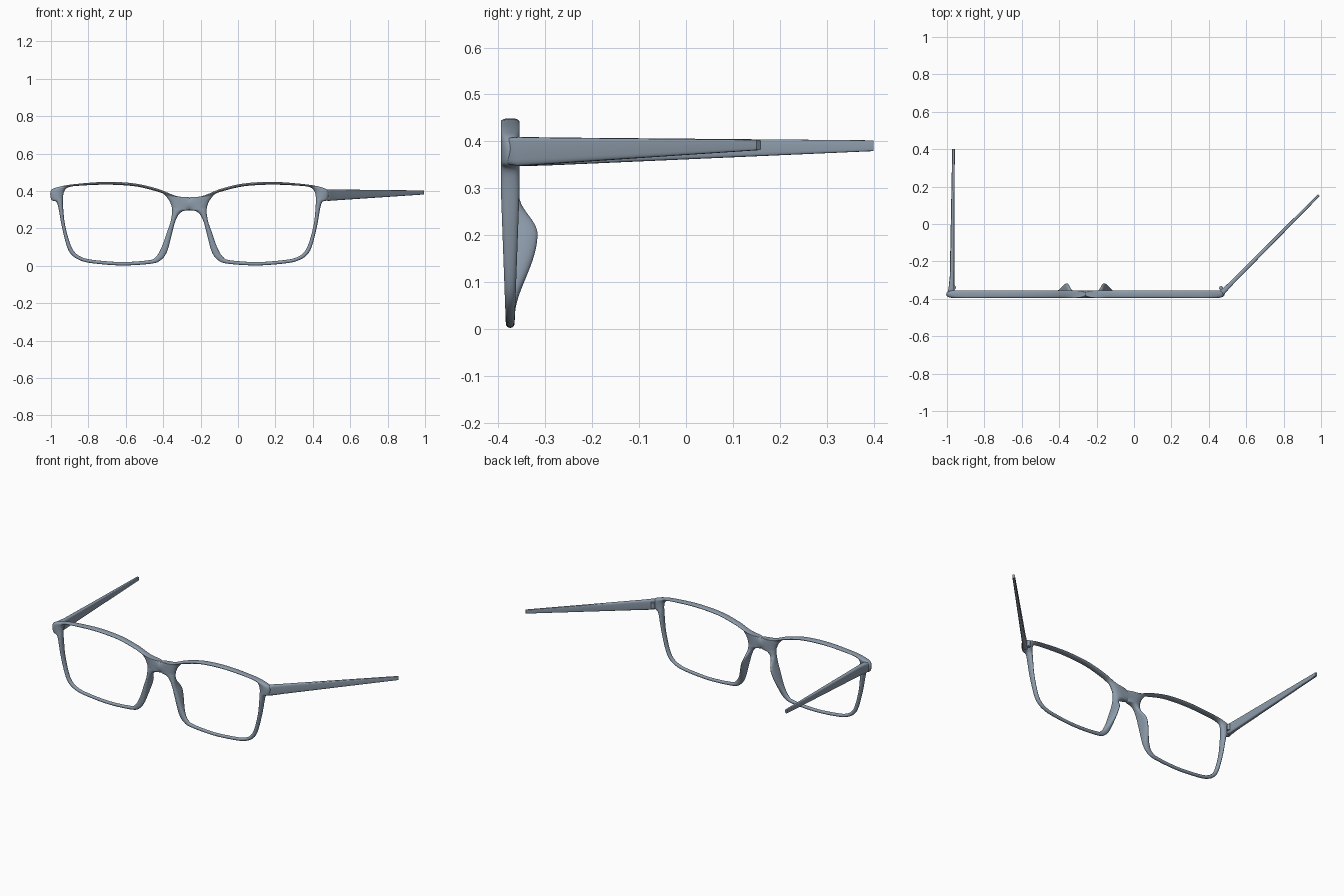
import bpy, bmesh, math
from mathutils import Vector

if "Cube" in bpy.data.objects:
    bpy.data.objects.remove(bpy.data.objects["Cube"])

CX, CY = -0.26, -0.375          # centre of the frame front

mat = bpy.data.materials.new("slate_blue_grey")
mat.diffuse_color = (0.27, 0.335, 0.41, 1)
mat.use_nodes = True
mat.node_tree.nodes["Principled BSDF"].inputs["Base Color"].default_value = mat.diffuse_color


def finish(name, bm):
    bmesh.ops.remove_doubles(bm, verts=bm.verts, dist=0.0002)
    bmesh.ops.recalc_face_normals(bm, faces=bm.faces)
    me = bpy.data.meshes.new(name)
    bm.to_mesh(me)
    bm.free()
    me.materials.append(mat)
    for p in me.polygons:
        p.use_smooth = True
    me.set_sharp_from_angle(angle=math.radians(45))
    ob = bpy.data.objects.new(name, me)
    bpy.context.collection.objects.link(ob)
    return ob


# Half of the front: outer (u, z) and inner (u, z) outline, paired,
# running down the bridge, round the lens opening and back over the brow
RIM = [
    (0, .366, -.125, .372), (0, .36, -.122, .368), (0, .33, -.106, .346),
    (0, .303, -.096, .322), (0, .297, -.094, .312), (-.035, .292, -.092, .295),
    (-.06, .27, -.094, .27), (-.078, .23, -.102, .23), (-.09, .185, -.118, .185),
    (-.106, .12, -.14, .12), (-.122, .07, -.16, .075), (-.15, .033, -.18, .047),
    (-.2, .012, -.215, .03), (-.36, .002, -.36, .02), (-.52, .014, -.51, .031),
    (-.59, .032, -.575, .046), (-.635, .065, -.615, .075), (-.66, .12, -.64, .125),
    (-.684, .22, -.665, .22), (-.7, .31, -.674, .3), (-.712, .342, -.676, .345),
    (-.738, .354, -.675, .375), (-.74, .403, -.667, .402), (-.69, .424, -.645, .42),
    (-.6, .438, -.59, .428), (-.44, .449, -.44, .434), (-.29, .44, -.29, .425),
    (-.17, .412, -.185, .401), (-.085, .378, -.145, .388), (-.04, .368, -.132, .379),
]


def spline(pts, sub):
    """Closed Catmull-Rom through points of any dimension."""
    out, n = [], len(pts)
    for i in range(n):
        a, b, c, d = (pts[(i + k) % n] for k in (-1, 0, 1, 2))
        for s in range(sub):
            t = s / sub
            out.append([0.5 * (2 * q + (r - p) * t + (2 * p - 5 * q + 4 * r - w) * t * t
                               + (3 * q - p - 3 * r + w) * t ** 3)
                        for p, q, r, w in zip(a, b, c, d)])
    return out


def nose_pad(u, z):
    """Extra depth towards the back along the nose side of the rim."""
    if u < -.25:
        return 0
    q = min(1, (z - .2) / .085 if z > .2 else (.2 - z) / .18)
    return .042 * (.5 + .5 * math.cos(math.pi * q))


# Frame front: rounded rims, bridge and nose pads in one skin
bm = bmesh.new()
STEPS = 12
stations = spline(RIM, 5)
for mirror in (1, -1):
    for back in (0, 1):
        grid = []
        for uo, zo, ui, zi in stations:
            uo = min(uo, 0)
            e = 0
            if uo > -1e-4:      # the bridge stays thick where the halves meet
                e = math.sqrt(max(0, 1 - ((zo - .3315) / .0345) ** 2))
            row = []
            for k in range(STEPS + 1):
                t = (1 - math.cos(math.pi * k / STEPS)) / 2
                u, z = ui + (uo - ui) * t, zi + (zo - zi) * t
                h = max(0, 4 * t * (1 - t)) ** .42
                if t > .5:
                    h = math.sqrt(e * e + (1 - e * e) * h * h)
                d = .009 + .011 * min(1, max(0, z) / .3)
                y = CY + h * (d + nose_pad(uo, zo)) if back else CY - h * d
                row.append(bm.verts.new((CX + mirror * u, y, z)))
            grid.append(row)
        n = len(grid)
        for i in range(n):
            a, b = grid[i], grid[(i + 1) % n]
            for k in range(STEPS):
                bm.faces.new((a[k], a[k + 1], b[k + 1], b[k]))
finish("frame_front", bm)


def temple(name, sections):
    """Loft of rounded-box sections (x, y, half thickness, z low, z high)."""
    bm = bmesh.new()
    p0, p1 = Vector(sections[0][:2]), Vector(sections[-1][:2])
    side = (p1 - p0).normalized().orthogonal()
    rings, N = [], 24
    for x, y, w, z0, z1 in sections:
        ring = []
        for k in range(N):
            a = 2 * math.pi * k / N
            c, s = math.cos(a), math.sin(a)
            c = math.copysign(abs(c) ** .45, c) * w
            s = math.copysign(abs(s) ** .45, s) * (z1 - z0) / 2
            ring.append(bm.verts.new((x + side.x * c, y + side.y * c, (z0 + z1) / 2 + s)))
        rings.append(ring)
    for a, b in zip(rings, rings[1:]):
        for k in range(N):
            bm.faces.new((a[k], a[(k + 1) % N], b[(k + 1) % N], b[k]))
    bm.faces.new(rings[0])
    bm.faces.new(rings[-1])
    finish(name, bm)


# Temples: one folded straight back, the other splayed out at 45 degrees
temple("left_temple", [
    (-.977, -.385, .012, .36, .4), (-.978, -.375, .02, .35, .408),
    (-.976, -.34, .015, .347, .409), (-.973, -.28, .012, .349, .408),
    (-.965, .4, .007, .379, .402)])
temple("right_temple", [
    (.455, -.382, .009, .36, .4), (.466, -.372, .016, .35, .408),
    (.485, -.353, .013, .347, .409), (.525, -.312, .011, .35, .408),
    (.989, .155, .007, .381, .403)])

# Hinges: small barrels inside the corners
for name, x, y in (("left_hinge", -.962, -.34), ("right_hinge", .466, -.343)):
    bm = bmesh.new()
    bmesh.ops.create_cone(bm, cap_ends=True, segments=16, radius1=.011, radius2=.011, depth=.036)
    bmesh.ops.translate(bm, verts=bm.verts, vec=(x, y, .38))
    finish(name, bm)
